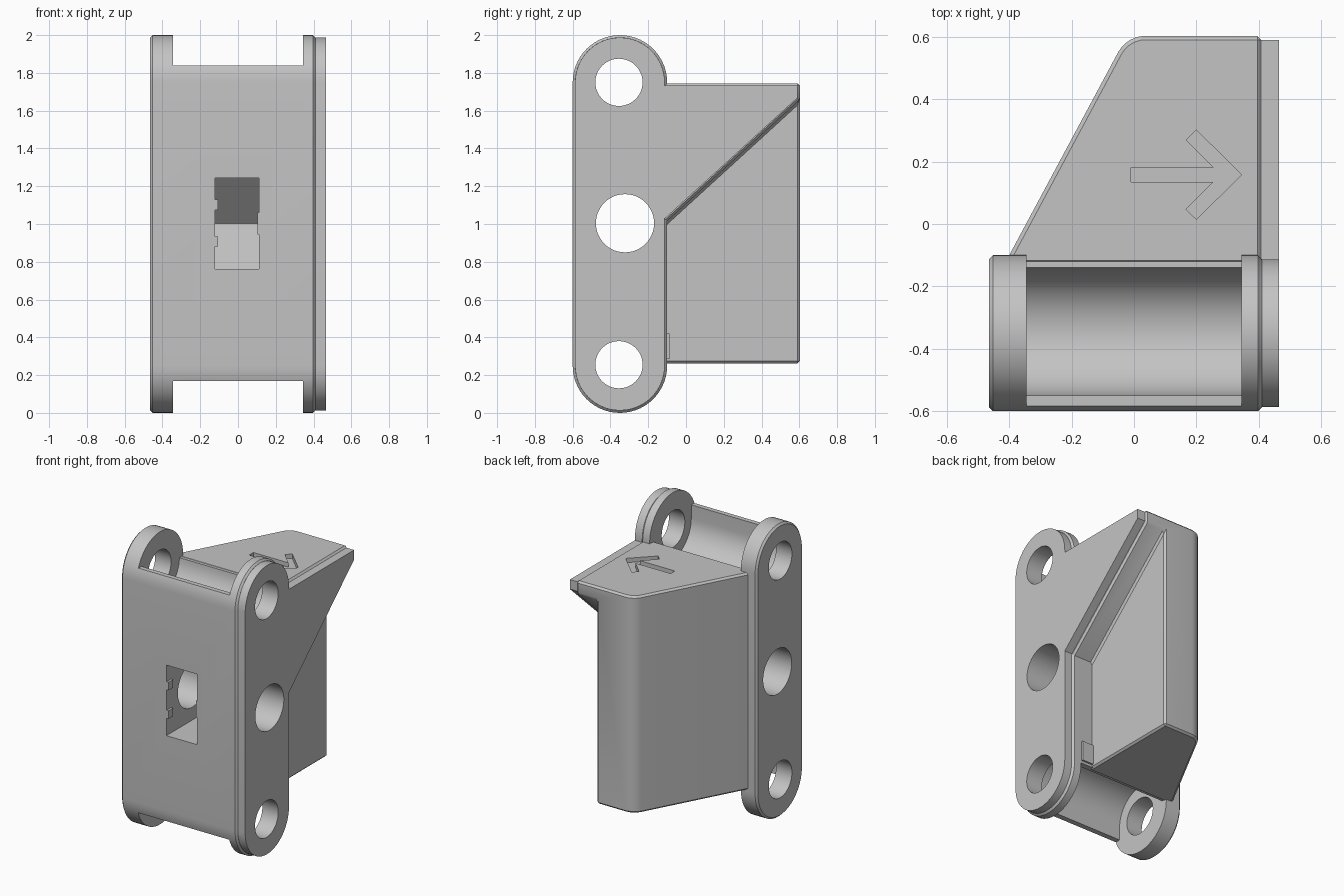
import bpy, bmesh, math

cube = bpy.data.objects.get("Cube")
if cube:
    bpy.data.objects.remove(cube, do_unlink=True)

grey = bpy.data.materials.new("light_grey")
grey.use_nodes = True
grey.diffuse_color = (0.55, 0.55, 0.55, 1)
grey.node_tree.nodes["Principled BSDF"].inputs["Base Color"].default_value = (0.55, 0.55, 0.55, 1)


def arc(cx, cy, r, a0, a1, n=28):
    """Points on an arc, angles in degrees."""
    angles = [math.radians(a0 + (a1 - a0) * i / n) for i in range(n + 1)]
    return [(cx + r * math.cos(a), cy + r * math.sin(a)) for a in angles]


def prism(name, profile, lo, hi, axis="X"):
    """Extrude a profile along X (profile is y,z) or Z (profile is x,y)."""
    place = (lambda p, t: (t, p[0], p[1])) if axis == "X" else (lambda p, t: (p[0], p[1], t))
    bm = bmesh.new()
    low = [bm.verts.new(place(p, lo)) for p in profile]
    high = [bm.verts.new(place(p, hi)) for p in profile]
    bm.faces.new(low)
    bm.faces.new(high)
    for i in range(len(low)):
        j = (i + 1) % len(low)
        bm.faces.new((low[i], low[j], high[j], high[i]))
    bmesh.ops.recalc_face_normals(bm, faces=bm.faces)
    mesh = bpy.data.meshes.new(name)
    bm.to_mesh(mesh)
    bm.free()
    mesh.materials.append(grey)
    obj = bpy.data.objects.new(name, mesh)
    bpy.context.collection.objects.link(obj)
    return obj


def box(name, x0, x1, y0, y1, z0, z1):
    return prism(name, [(y0, z0), (y1, z0), (y1, z1), (y0, z1)], x0, x1)


def select(obj):
    bpy.ops.object.select_all(action="DESELECT")
    obj.select_set(True)
    bpy.context.view_layer.objects.active = obj


def chamfer(obj, width):
    select(obj)
    mod = obj.modifiers.new("chamfer", "BEVEL")
    mod.width = width
    mod.segments = 1
    mod.limit_method = "ANGLE"
    mod.angle_limit = math.radians(35)
    bpy.ops.object.modifier_apply(modifier=mod.name)


def cut(cutter, *targets):
    """Subtract the cutter from each target, then remove it."""
    cutter.hide_render = True
    for obj in targets:
        select(obj)
        mod = obj.modifiers.new("cut", "BOOLEAN")
        mod.operation = "DIFFERENCE"
        mod.solver = "EXACT"
        mod.object = cutter
        bpy.ops.object.modifier_apply(modifier=mod.name)
    bpy.data.objects.remove(cutter, do_unlink=True)


# Long rounded hinge body
body = prism("hinge_body", arc(-0.35, 0.25, 0.25, 180, 360) + arc(-0.35, 1.75, 0.25, 0, 180), -0.465, 0.41)
chamfer(body, 0.0125)

# Wedge block behind the body: slanted side, one rounded corner
plan = [(-0.416, -0.13), (0.408, -0.13), (0.408, 0.603)] + arc(0.037, 0.503, 0.1, 90, 151, 6)
block = prism("wedge_block", plan, 0.262, 1.745, "Z")

# Side recess below the diagonal edge of the block
cut(prism("recess_cutter", [(-0.3, 0.1), (0.9, 0.1), (0.9, 1.929), (-0.3, 0.832)], 0.255, 0.7), block)
chamfer(block, 0.0125)

# Side cover plate, slightly inset from the outline
outline = arc(-0.35, 0.25, 0.237, 180, 360)
outline += [(-0.113, 1.028), (0.59, 1.668), (0.59, 1.733), (-0.113, 1.733)]
outline += arc(-0.35, 1.75, 0.237, 0, 180)
cover = prism("cover_plate", outline, 0.40, 0.465)

# Hollow knuckle gaps between the lugs at both ends
gap = [(-0.8, 1.84), (-0.55, 1.84)] + arc(-0.345, 1.75, 0.205, 180, 358)
gap += [(0.1, 1.743), (0.1, 2.2), (-0.8, 2.2)]
cut(prism("top_gap_cutter", gap, -0.345, 0.345), body)
cut(prism("bottom_gap_cutter", [(y, 2.01 - z) for y, z in gap], -0.345, 0.345), body)

# Pin holes and the central hole
for y, z, r in ((-0.355, 1.75, 0.125), (-0.355, 0.255, 0.125), (-0.323, 1.004, 0.154)):
    cut(prism("hole_cutter", arc(y, z, r, 0, 352.5, 47), -0.8, 0.8), body, cover)

# Front window with a wedge-shaped end
window = [(-0.8, 0.762), (-0.165, 0.762), (0.07, 1.003), (-0.165, 1.244), (-0.8, 1.244)]
cut(prism("window_cutter", window, -0.121, 0.11), body, block)

# Small teeth on the window sides
for i, z in enumerate((0.88, 1.075)):
    box(f"window_tooth_{i + 1}", -0.13, -0.106, -0.598, -0.55, z, z + 0.055)
box("window_tooth_3", 0.103, 0.12, -0.598, -0.55, 0.945, 1.06)

# Engraved arrow on the block top
half = [(-0.01, 0.023), (0.255, 0.023), (0.167, 0.111), (0.2, 0.143), (0.345, 0)]
arrow = half + [(x, -y) for x, y in reversed(half[:-1])]
cut(prism("arrow_cutter", [(x, 0.158 + y) for x, y in arrow], 1.715, 1.9, "Z"), block)

# Small stop tab at the foot of the recess
box("stop_tab", 0.25, 0.34, -0.12, -0.088, 0.285, 0.42)

for obj in (body, block, cover):
    select(obj)
    bpy.ops.object.shade_smooth_by_angle(angle=math.radians(25))
